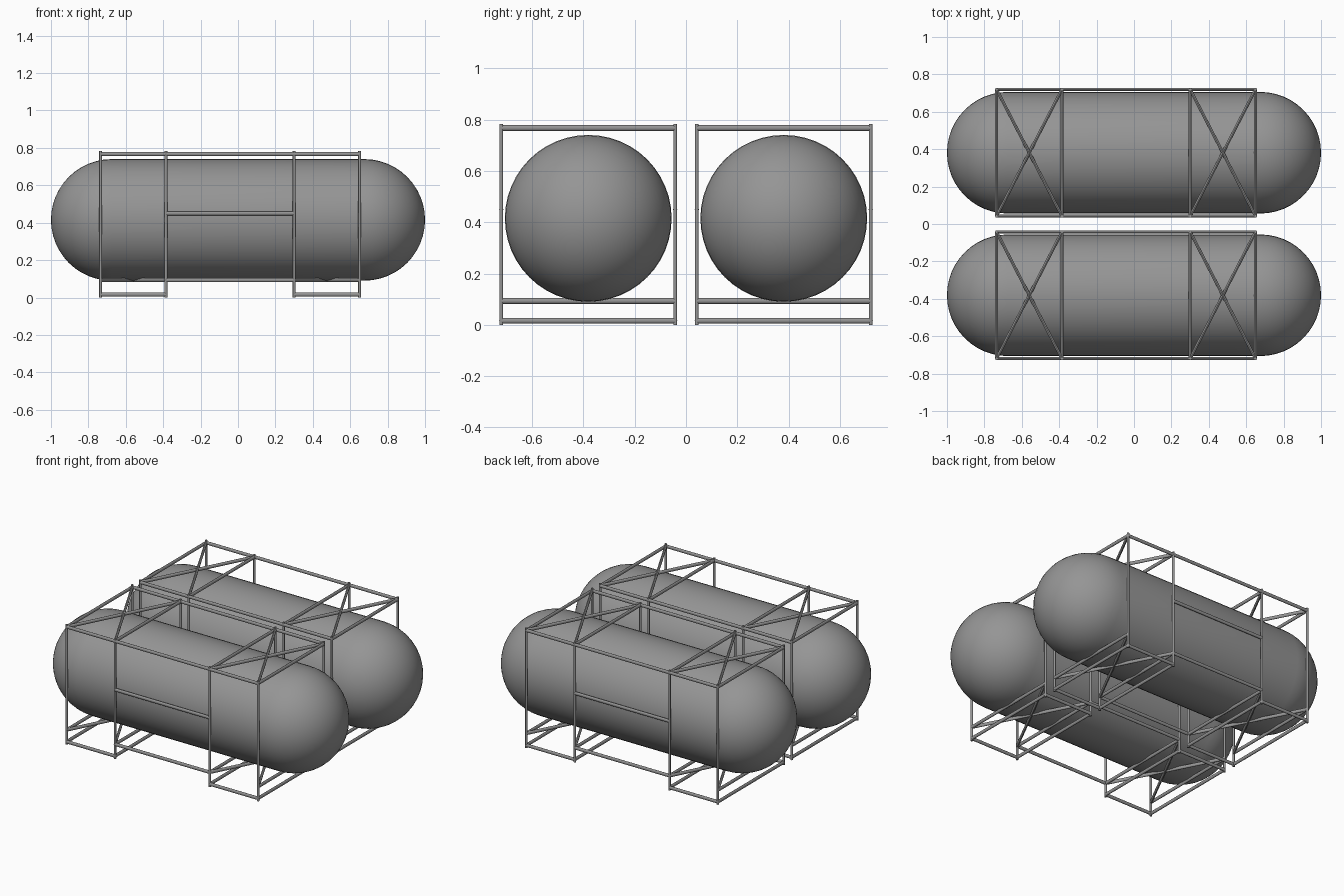
import bpy, bmesh, math
from mathutils import Vector, Matrix

if "Cube" in bpy.data.objects:
    bpy.data.objects.remove(bpy.data.objects["Cube"])

XS = [-0.735, -0.385, 0.30, 0.65]      # post stations along the tank
BAYS = [(XS[0], XS[1]), (XS[2], XS[3])]
HALF = 0.339                           # half width of each frame
TOP, MID, LOW, FOOT = 0.767, 0.45, 0.093, 0.016

# dark grey finish shared by all parts
dark = bpy.data.materials.new("dark_grey")
dark.diffuse_color = (0.3, 0.3, 0.3, 1)
dark.use_nodes = True
dark.node_tree.nodes["Principled BSDF"].inputs["Base Color"].default_value = dark.diffuse_color


def finish(name, bm, angle):
    me = bpy.data.meshes.new(name)
    bm.to_mesh(me)
    bm.free()
    me.materials.append(dark)
    ob = bpy.data.objects.new(name, me)
    bpy.context.collection.objects.link(ob)
    bpy.ops.object.select_all(action='DESELECT')
    ob.select_set(True)
    bpy.context.view_layer.objects.active = ob
    bpy.ops.object.shade_smooth_by_angle(angle=math.radians(angle))
    return ob


def rod(bm, a, b, thin=0.008, tall=0.011):
    """Tube from a to b; horizontal tubes are slightly taller than wide."""
    a, b = Vector(a), Vector(b)
    d = (b - a).normalized()
    up = Vector((0, 0, 1)) if abs(d.z) < 0.9 else Vector((1, 0, 0))
    side = up.cross(d).normalized()
    rot = Matrix((side, d.cross(side), d)).transposed().to_4x4()
    scale = Matrix.Diagonal((thin, tall, (b - a).length, 1))
    bmesh.ops.create_cone(bm, cap_ends=True, segments=12, radius1=1, radius2=1, depth=1,
                          matrix=Matrix.Translation((a + b) / 2) @ rot @ scale)


def make_tank(name, cy):
    # capsule: a sphere split at its equator and stretched along x
    bm = bmesh.new()
    r, straight = 0.325, 0.675
    bmesh.ops.create_uvsphere(bm, u_segments=48, v_segments=24, radius=r)
    bmesh.ops.bisect_plane(bm, geom=bm.verts[:] + bm.edges[:] + bm.faces[:],
                           plane_co=(0, 0, 0), plane_no=(0, 0, 1), clear_inner=True)
    rim = [e for e in bm.edges if e.is_boundary]
    ext = bmesh.ops.extrude_edge_only(bm, edges=rim)
    new = {g for g in ext['geom'] if isinstance(g, bmesh.types.BMVert)}
    bmesh.ops.translate(bm, verts=[v for v in bm.verts if v not in new], vec=(0, 0, straight))
    # mirror the half to close the capsule
    bmesh.ops.mirror(bm, geom=bm.verts[:] + bm.edges[:] + bm.faces[:],
                     merge_dist=0.0005, axis='Z')
    bmesh.ops.remove_doubles(bm, verts=bm.verts[:], dist=0.0005)
    bmesh.ops.recalc_face_normals(bm, faces=bm.faces[:])
    bm.transform(Matrix.Translation((0, cy, 0.415)) @ Matrix.Rotation(math.pi / 2, 4, 'Y'))
    finish(name, bm, 40)


def make_frame(prefix, cy):
    y0, y1 = cy - HALF, cy + HALF
    # upright posts
    bm = bmesh.new()
    for x in XS:
        for y in (y0, y1):
            rod(bm, (x, y, 0), (x, y, 0.783), 0.0075, 0.0075)
    finish(prefix + "_posts", bm, 40)
    # long top rails, middle and low rails between the bays, foot rails
    bm = bmesh.new()
    for y in (y0, y1):
        rod(bm, (XS[0], y, TOP), (XS[3], y, TOP))
        for z in (MID, LOW):
            rod(bm, (XS[1], y, z), (XS[2], y, z))
        for a, b in BAYS:
            rod(bm, (a, y, FOOT), (b, y, FOOT))
    finish(prefix + "_side_rails", bm, 40)
    # cross bars
    bm = bmesh.new()
    for x in XS:
        for z in (TOP, LOW, FOOT):
            rod(bm, (x, y0, z), (x, y1, z))
    finish(prefix + "_cross_bars", bm, 40)
    # crossed diagonal braces above and below the tank
    bm = bmesh.new()
    for a, b in BAYS:
        for z in (TOP, LOW):
            rod(bm, (a, y0, z), (b, y1, z))
            rod(bm, (a, y1, z), (b, y0, z))
    finish(prefix + "_diagonal_braces", bm, 40)


for label, cy in (("front", -0.381), ("rear", 0.381)):
    make_tank(label + "_tank", cy)
    make_frame(label + "_frame", cy)
